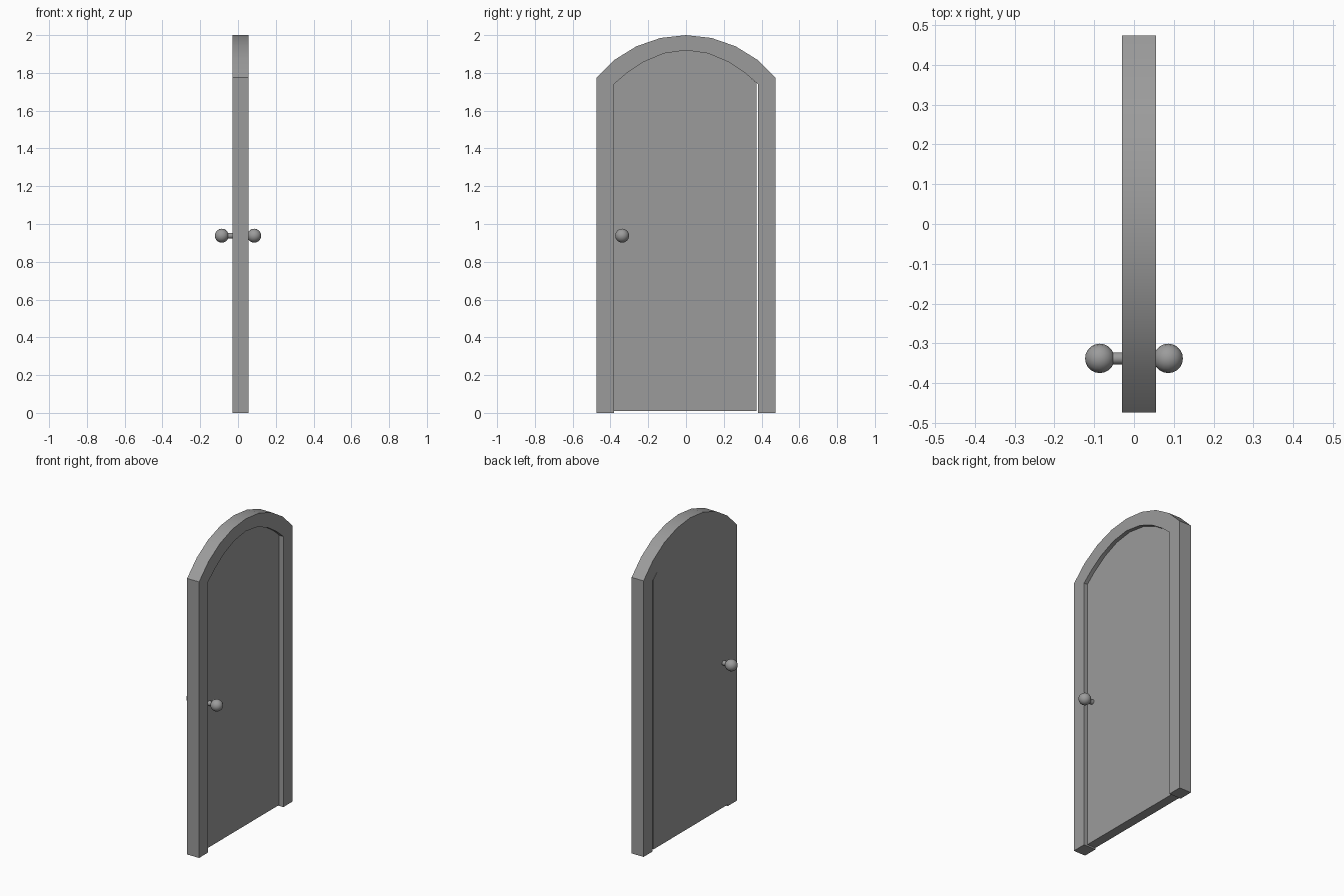
import bpy, bmesh, math
from mathutils import Matrix

if "Cube" in bpy.data.objects:
    bpy.data.objects.remove(bpy.data.objects["Cube"])

BACK = -0.03
grey = bpy.data.materials.new("dark_grey")
grey.diffuse_color = (0.33, 0.33, 0.33, 1)
grey.use_nodes = True
grey.node_tree.nodes["Principled BSDF"].inputs["Base Color"].default_value = grey.diffuse_color


def circle_arch(half, spring, top, n=8):
    """Circular arc from -y to +y as (y, z) points."""
    rise = top - spring
    r = (half * half + rise * rise) / (2 * rise)
    a = math.asin(half / r)
    angles = [-a + 2 * a * i / n for i in range(n + 1)]
    return [(r * math.sin(t), top - r + r * math.cos(t)) for t in angles]


def soft_arch(half, spring, top, n=8):
    """Parabolic arc from -y to +y as (y, z) points."""
    ts = [math.sin(math.radians(65) * (2 * i / n - 1)) / math.sin(math.radians(65))
          for i in range(n + 1)]
    return [(half * t, top - (top - spring) * t * t) for t in ts]


def make(name, bm):
    bmesh.ops.recalc_face_normals(bm, faces=bm.faces[:])
    me = bpy.data.meshes.new(name)
    bm.to_mesh(me)
    bm.free()
    me.materials.append(grey)
    ob = bpy.data.objects.new(name, me)
    bpy.context.collection.objects.link(ob)
    bpy.ops.object.select_all(action='DESELECT')
    ob.select_set(True)
    bpy.context.view_layer.objects.active = ob
    bpy.ops.object.shade_smooth_by_angle(angle=math.radians(30))


def extrude_x(bm, faces, depth):
    res = bmesh.ops.extrude_face_region(bm, geom=faces)
    vs = [v for v in res["geom"] if isinstance(v, bmesh.types.BMVert)]
    bmesh.ops.translate(bm, verts=vs, vec=(depth, 0, 0))


outer = circle_arch(0.474, 1.775, 2.0)
inner = soft_arch(0.382, 1.74, 1.92)

# Frame: band of quads between outer and inner outlines, given depth
bm = bmesh.new()
rows = []
for pts, h in ((outer, 0.474), (inner, 0.382)):
    line = [(-h, 0)] + pts + [(h, 0)]
    rows.append([bm.verts.new((BACK, y, z)) for y, z in line])
faces = [bm.faces.new((rows[0][i], rows[0][i + 1], rows[1][i + 1], rows[1][i]))
         for i in range(len(rows[0]) - 1)]
extrude_x(bm, faces, 0.085)
make("door_frame", bm)

# Door panel: flush with the frame at the back, small gap on the hinge side
bm = bmesh.new()
line = [(-0.382, 0.01)] + inner[:-1] + [(0.373, 1.747), (0.373, 0.01)]
extrude_x(bm, [bm.faces.new([bm.verts.new((BACK, y, z)) for y, z in line])], 0.06)
make("door_panel", bm)

# Knobs with stems on both sides
turn = Matrix.Rotation(math.pi / 2, 4, 'Y')
for side, label in ((1, "front"), (-1, "back")):
    bm = bmesh.new()
    bmesh.ops.create_uvsphere(bm, u_segments=16, v_segments=10, radius=0.037,
                              matrix=Matrix.Translation((side * 0.086, -0.338, 0.938)) @ turn)
    make(label + "_knob", bm)
    bm = bmesh.new()
    bmesh.ops.create_cone(bm, cap_ends=True, segments=16, radius1=0.015, radius2=0.015,
                          depth=0.04,
                          matrix=Matrix.Translation((side * 0.045, -0.338, 0.938)) @ turn)
    make(label + "_knob_stem", bm)
